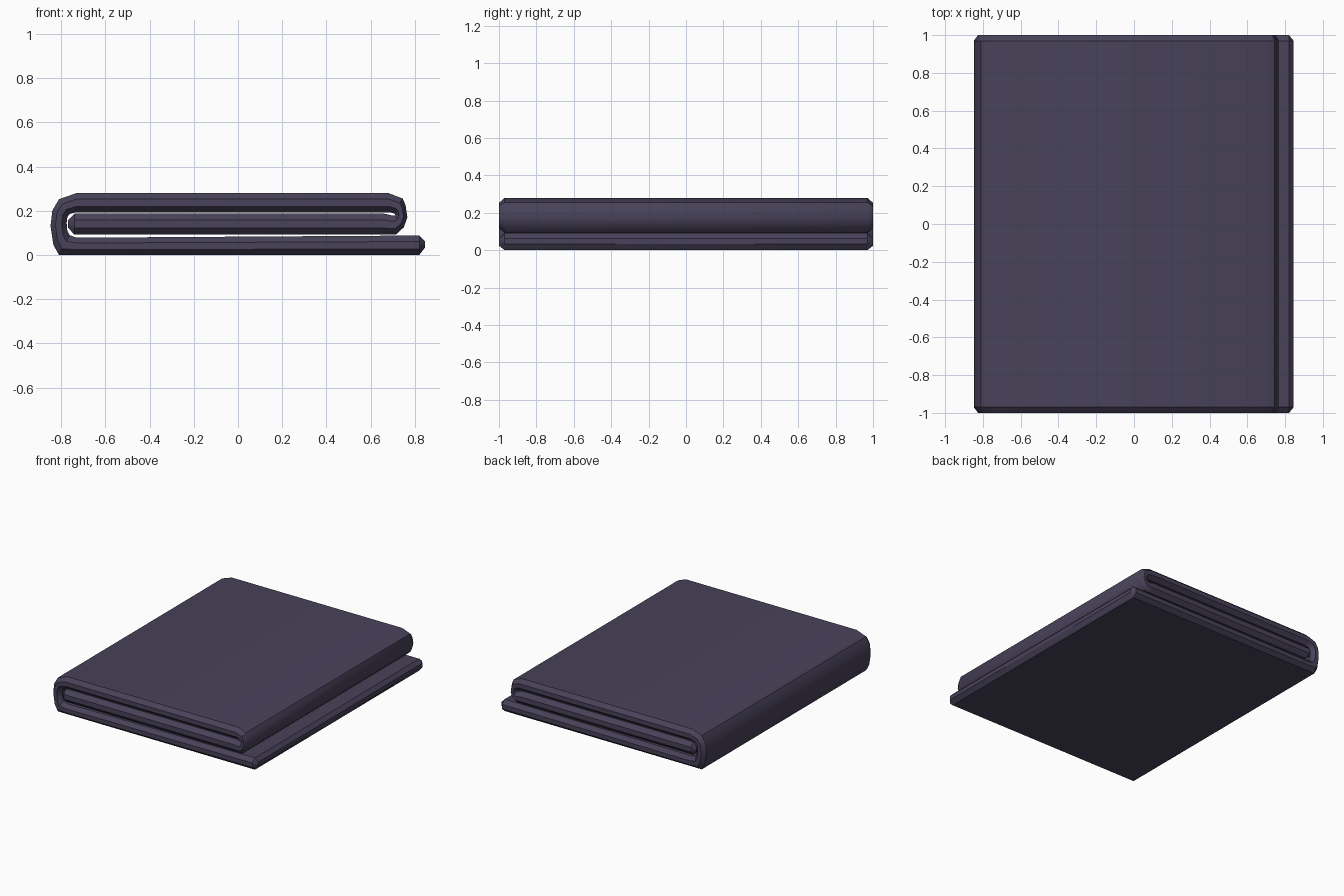
import bpy, bmesh, math

if "Cube" in bpy.data.objects:
    bpy.data.objects.remove(bpy.data.objects["Cube"])

# Cloth colour
mat = bpy.data.materials.new("dark plum cloth")
mat.diffuse_color = (0.065, 0.054, 0.100, 1)
mat.use_nodes = True
mat.node_tree.nodes["Principled BSDF"].inputs["Base Color"].default_value = mat.diffuse_color

# Folded path: (outer x, outer z, inner x, inner z) from the loose bottom edge,
# round the left fold, over the top, round the right fold to the tucked end
sections = [
    (0.82, 0.0, 0.82, 0.088),
    (-0.73, 0.0, -0.73, 0.078),
    (-0.81, 0.0, -0.762, 0.09),
    (-0.835, 0.045, -0.772, 0.11),
    (-0.848, 0.13, -0.775, 0.145),
    (-0.84, 0.20, -0.772, 0.17),
    (-0.81, 0.252, -0.762, 0.185),
    (-0.73, 0.28, -0.73, 0.193),
    (0.68, 0.28, 0.68, 0.193),
    (0.745, 0.255, 0.70, 0.19),
    (0.758, 0.225, 0.71, 0.185),
    (0.766, 0.17, 0.712, 0.18),
    (0.750, 0.125, 0.71, 0.178),
    (0.715, 0.093, 0.70, 0.178),
    (0.66, 0.092, 0.66, 0.187),
    (-0.74, 0.092, -0.74, 0.187),
]
EDGE, SIDE, K = 0.97, 1.0, 0.31

def ring(bm, ox, oz, ix, iz, side=SIDE):
    """Eight-sided cross-section with chamfered hems."""
    def p(t, y):
        return bm.verts.new((ox + (ix - ox) * t, y, oz + (iz - oz) * t))
    return [p(0, -EDGE), p(K, -side), p(1 - K, -side), p(1, -EDGE),
            p(1, EDGE), p(1 - K, side), p(K, side), p(0, EDGE)]

bm = bmesh.new()
# Chamfered end hems are narrower rings with no side bulge
rings = [ring(bm, 0.845, 0.032, 0.845, 0.062, EDGE)]
rings += [ring(bm, *s) for s in sections]
rings.append(ring(bm, -0.768, 0.122, -0.768, 0.157, EDGE))
for a, b in zip(rings, rings[1:]):
    for i in range(8):
        j = (i + 1) % 8
        bm.faces.new((a[i], a[j], b[j], b[i]))
bm.faces.new(rings[0])
bm.faces.new(rings[-1])
bmesh.ops.recalc_face_normals(bm, faces=bm.faces)

mesh = bpy.data.meshes.new("folded_cloth")
bm.to_mesh(mesh)
bm.free()
mesh.materials.append(mat)
obj = bpy.data.objects.new("folded_cloth", mesh)
bpy.context.collection.objects.link(obj)
bpy.context.view_layer.objects.active = obj
obj.select_set(True)
bpy.ops.object.shade_smooth_by_angle(angle=math.radians(35))
